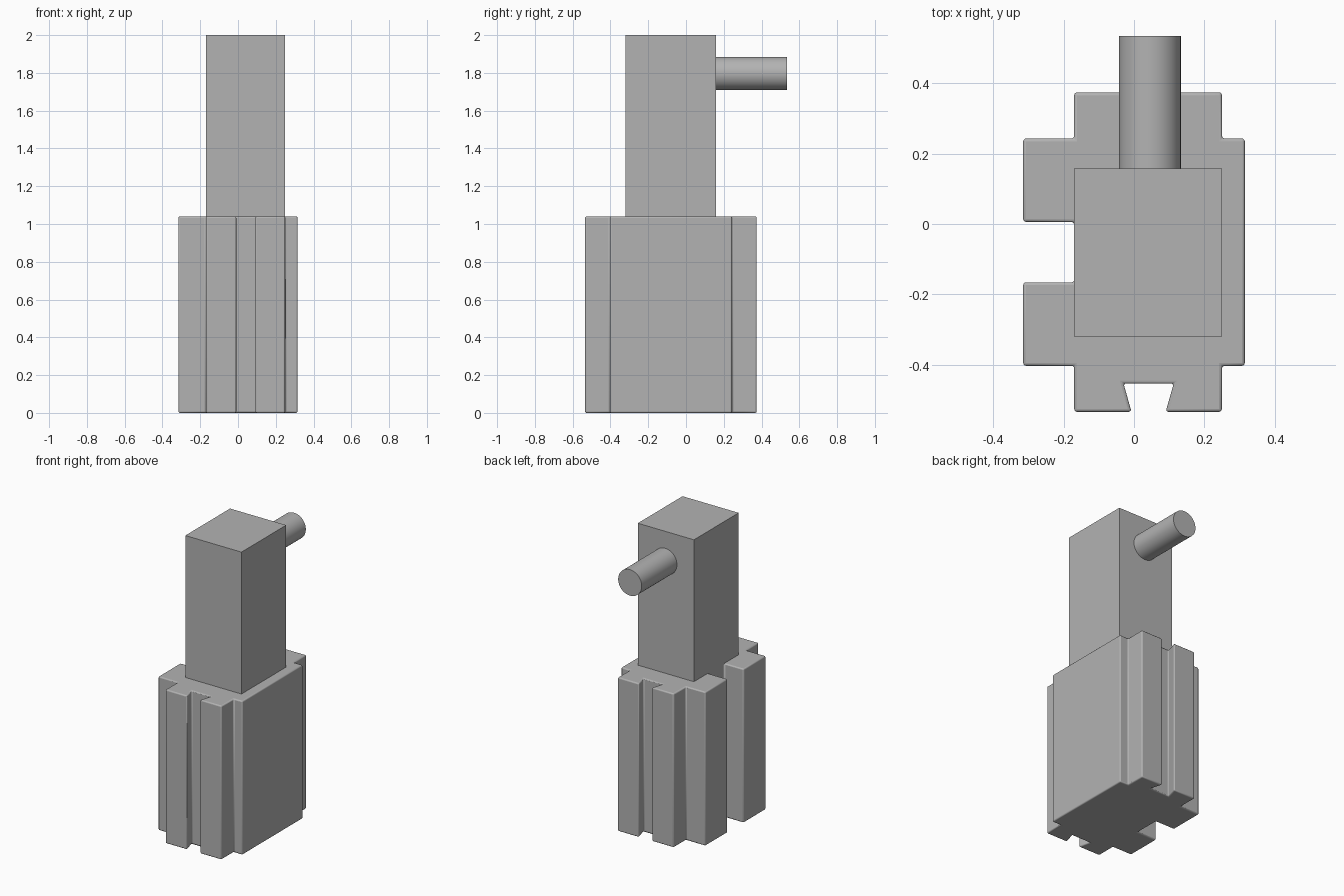
import bpy, bmesh, math

cube = bpy.data.objects.get("Cube")
if cube:
    bpy.data.objects.remove(cube, do_unlink=True)

grey = bpy.data.materials.new("plain grey")
grey.use_nodes = True
GREY = (0.45, 0.45, 0.45, 1)
grey.diffuse_color = GREY
grey.node_tree.nodes["Principled BSDF"].inputs["Base Color"].default_value = GREY


def extrude_profile(name, points, z0, z1):
    """Extrude a closed xy outline between two heights."""
    bm = bmesh.new()
    face = bm.faces.new([bm.verts.new((x, y, z0)) for x, y in points])
    top = bmesh.ops.extrude_face_region(bm, geom=[face])["geom"]
    verts = [v for v in top if isinstance(v, bmesh.types.BMVert)]
    bmesh.ops.translate(bm, verts=verts, vec=(0, 0, z1 - z0))
    bmesh.ops.recalc_face_normals(bm, faces=bm.faces)
    mesh = bpy.data.meshes.new(name)
    bm.to_mesh(mesh)
    bm.free()
    obj = bpy.data.objects.new(name, mesh)
    bpy.context.collection.objects.link(obj)
    mesh.materials.append(grey)
    return obj


def smooth(obj):
    bpy.ops.object.select_all(action='DESELECT')
    obj.select_set(True)
    bpy.context.view_layer.objects.active = obj
    bpy.ops.object.shade_smooth_by_angle(angle=math.radians(35))


# Slotted base: half outline with dovetail and side slot, mirrored front to back
MID_Y = -0.08
half = [(0.315, 0.323), (0.25, 0.323), (0.25, 0.454), (0.09, 0.454),
        (0.113, 0.373), (-0.03, 0.373), (-0.007, 0.454), (-0.17, 0.454),
        (-0.17, 0.323), (-0.315, 0.323), (-0.315, 0.086), (-0.17, 0.086)]
outline = [(x, MID_Y + y) for x, y in half]
outline += [(x, MID_Y - y) for x, y in reversed(half)]
base = extrude_profile("slotted_base", outline, 0, 1.04)
bevel = base.modifiers.new("rounded edges", 'BEVEL')
bevel.width = 0.008
bevel.segments = 3
bevel.limit_method = 'ANGLE'
smooth(base)

# Square column on the base
column = [(-0.17, -0.32), (0.25, -0.32), (0.25, 0.158), (-0.17, 0.158)]
extrude_profile("column", column, 1.03, 2)

# Round peg at the back of the column
bpy.ops.mesh.primitive_cylinder_add(
    vertices=48, radius=0.088, depth=0.385,
    location=(0.045, 0.3425, 1.797), rotation=(math.pi / 2, 0, 0))
peg = bpy.context.object
peg.name = "peg"
peg.data.materials.append(grey)
smooth(peg)
